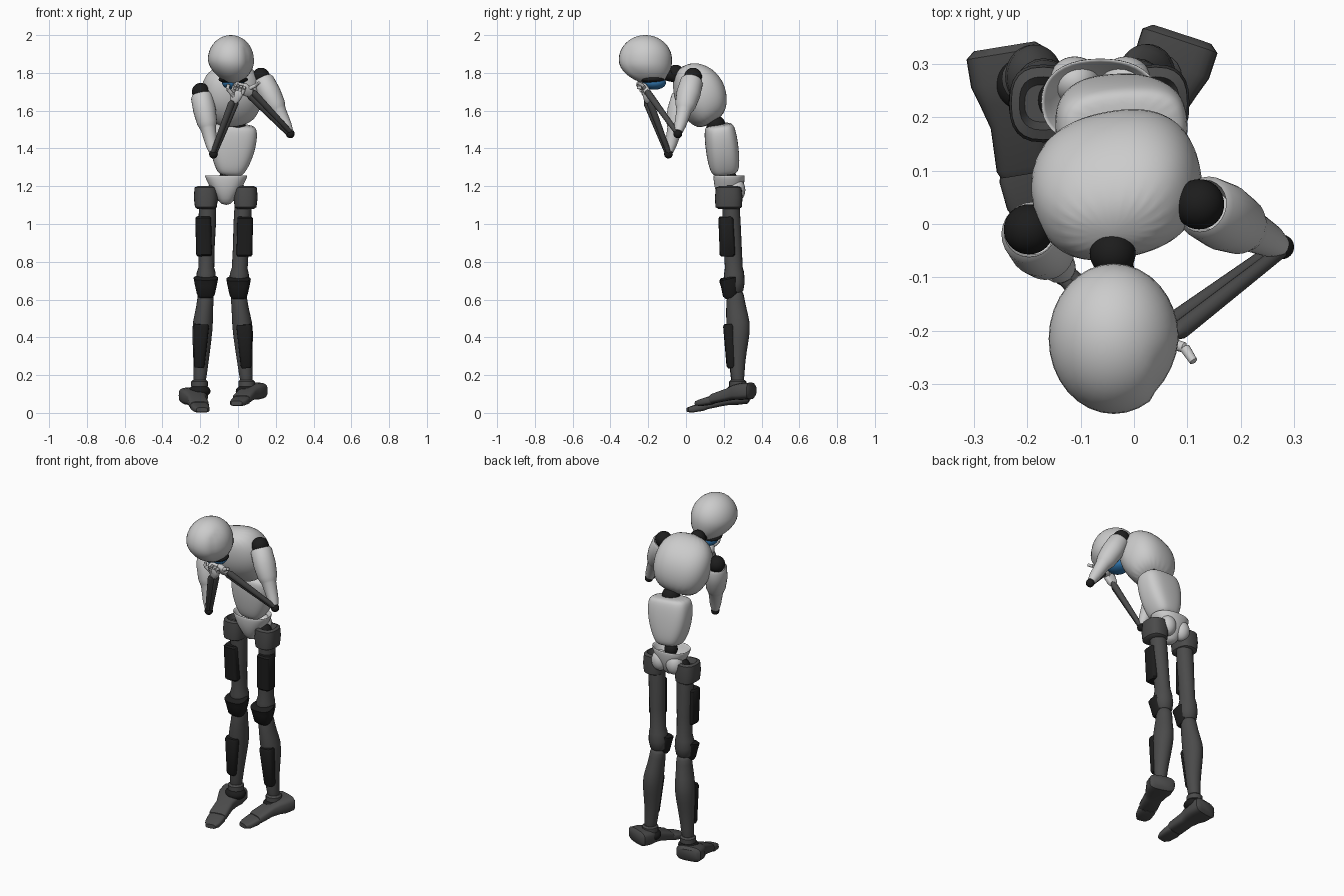
import bpy, bmesh, math
from mathutils import Vector as V


def material(name, c):
    m = bpy.data.materials.new(name)
    m.diffuse_color = (*c, 1)
    return m


DARK = material("dark_grey", (0.07, 0.07, 0.07))
BLACK = material("black", (0.012, 0.012, 0.012))
BLUE = material("blue", (0.03, 0.18, 0.42))


def finish(name, bm, mat, sub=0):
    bmesh.ops.recalc_face_normals(bm, faces=bm.faces)
    me = bpy.data.meshes.new(name)
    bm.to_mesh(me)
    bm.free()
    ob = bpy.data.objects.new(name, me)
    bpy.context.collection.objects.link(ob)
    if mat:
        me.materials.append(mat)
    bpy.ops.object.select_all(action='DESELECT')
    ob.select_set(True)
    bpy.context.view_layer.objects.active = ob
    if sub:
        ob.modifiers.new("smooth", 'SUBSURF').levels = sub
        ob.modifiers["smooth"].render_levels = sub
        bpy.ops.object.shade_smooth()
    else:
        bpy.ops.object.shade_smooth_by_angle(angle=math.radians(40))
    return ob


def loft(name, a, b, rings, mat=None, side=(1, 0, 0), p=2, n=20, sub=0):
    """Superellipse rings (t, rx, ry, ox, oy) placed along the axis a -> b."""
    a, b, side = V(a), V(b), V(side)
    w = (b - a).normalized()
    u = (side - w * side.dot(w)).normalized()
    v = u.cross(w)
    bm = bmesh.new()
    prev = None
    for r in rings:
        t, rx, ry, ox, oy = (tuple(r) + (0, 0))[:5]
        row = []
        for i in range(n):
            c, s = math.cos(2 * math.pi * i / n), math.sin(2 * math.pi * i / n)
            x = ox + rx * math.copysign(abs(c) ** (2 / p), c)
            y = oy + ry * math.copysign(abs(s) ** (2 / p), s)
            row.append(bm.verts.new(a.lerp(b, t) + u * x + v * y))
        if prev:
            for i in range(n):
                j = (i + 1) % n
                bm.faces.new((prev[i], prev[j], row[j], row[i]))
        else:
            bm.faces.new(row)
        prev = row
    bm.faces.new(prev)
    return finish(name, bm, mat, sub)


def ball(name, c, r, mat=None, shape=None):
    r = V(r) if isinstance(r, tuple) else V((r, r, r))
    bm = bmesh.new()
    bmesh.ops.create_uvsphere(bm, u_segments=32, v_segments=20, radius=1)
    for vert in bm.verts:
        q = shape(vert.co.copy()) if shape else vert.co
        vert.co = V(c) + V((q.x * r.x, q.y * r.y, q.z * r.z))
    return finish(name, bm, mat)


def rod(name, a, b, ra, rb, mat=None):
    return loft(name, a, b, [(-.03, ra * .6, ra * .6), (.03, ra, ra), (.97, rb, rb), (1.03, rb * .6, rb * .6)], mat, n=12)


# head, bowed, narrowing toward the jaw
def skull(q):
    t = max(0, -q.z)
    q.x *= 1 - .28 * t * t
    q.x += .12 * t
    q.y += .25 * t * t
    if q.y < 0 and q.x > .6:
        q.x -= .1 * (-q.y)
    return q


ball("head", (-.038, -.215, 1.87), (.122, .141, .13), None, skull)
ball("mouth_gap", (-.025, -.18, 1.765), (.078, .068, .022), BLACK)
ball("jaw", (-.025, -.168, 1.748), (.06, .062, .037), BLUE)
ball("neck", (-.04, -.055, 1.80), .043, BLACK)
loft("throat", (-.03, -.13, 1.80), (-.04, -.04, 1.78), [(0, .035, .035), (1, .035, .035)], BLACK)

# torso
SH = [V((-.197, -.01, 1.70)), V((.122, .037, 1.78))]
across = SH[1] - SH[0]
loft("chest", (-.035, -.01, 1.80), (-.02, .135, 1.54),
     [(-.12, .07, .045, 0, .01), (.1, .148, .108, 0, .022), (.45, .168, .142, 0, .02),
      (.8, .148, .118, 0, .014), (1.03, .085, .07, 0, .0)], side=across, p=2.4, sub=2)
ball("waist_joint", (-.01, .158, 1.525), .05, BLACK)
loft("abdomen", (-.018, .175, 1.53), (-.04, .208, 1.265),
     [(.0, .095, .06), (.06, .124, .08), (.35, .127, .088), (.7, .108, .086), (.96, .075, .076), (1.03, .055, .05)],
     side=(1, .05, .08), p=2.9, sub=2)
ball("lumbar_joint", (-.063, .232, 1.245), .037, BLACK)
loft("pelvis", (-.063, .228, 1.26), (-.063, .228, 1.10),
     [(.55, .04, .03), (.3, .085, .06), (.02, .108, .078), (.0, .114, .083), (.12, .111, .084),
      (.45, .082, .078), (.8, .045, .055), (1, .025, .03)], p=2.3, sub=1)

# legs: side sign, hip, knee, ankle, heel, toe
legs = {
    "left": (-1, (-.16, .236, 1.14), (-.17, .25, .665), (-.204, .272, .13), (-.243, .333, 0), (-.19, .008, -.0)),
    "right": (1, (.03, .236, 1.14), (.003, .25, .66), (.046, .275, .13), (.09, .352, .025), (-.008, .055, .035)),
}
for k, (s, hip, knee, ank, heel, toe) in legs.items():
    H, K, A = V(hip), V(knee), V(ank)
    ball(k + "_buttock", (-.063 + s * .048, .268, 1.18), (.048, .046, .06))
    ball(k + "_hip_joint", (-.063 + s * .075, .232, 1.165), .042, BLACK)
    # hip cuff
    C = H + V((s * .01, -.01, 0))
    loft(k + "_hip_cuff", C + V((0, 0, .06)), C + V((0, 0, -.06)),
         [(.25, .035, .035), (.0, .045, .05), (.06, .06, .068), (.5, .064, .073), (.92, .058, .07), (1, .045, .055)],
         DARK, p=2.6, n=24)
    # thigh with its padded panel
    loft(k + "_thigh", H, K + V((0, .008, 0)),
         [(.1, .046, .046), (.3, .046, .047), (.55, .042, .047), (.78, .042, .047), (.84, .05, .053), (.94, .053, .054),
          (1.03, .045, .045), (1.07, .025, .025)], DARK)
    M = H.lerp(K, .43) + V((s * .02, -.03, 0))
    loft(k + "_thigh_panel", M + V((0, 0, .105)), M + V((-s * .005, .008, -.105)),
         [(0, .035, .033), (.04, .042, .041), (.96, .042, .041), (1, .036, .033)], BLACK, p=4)
    # flared knee cap
    P = K + V((0, -.03, 0))
    loft(k + "_knee", P + V((0, -.005, .055)), P + V((0, .02, -.05)),
         [(0, .052, .04, 0, .01), (.08, .065, .052, 0, .01), (.35, .06, .05, 0, .01), (.85, .048, .042), (1, .04, .03)],
         BLACK, p=2.8)
    # calf bulging to the back
    loft(k + "_shin", K + V((0, .012, -.03)), A + V((0, 0, .02)),
         [(-.03, .03, .03), (0, .045, .045), (.14, .043, .052), (.33, .056, .066, s * .006, .012),
          (.5, .052, .056, s * .004, .01), (.75, .04, .04), (1, .033, .034), (1.04, .02, .02)], DARK, sub=1)
    S = K.lerp(A, .58) + V((s * .004, -.03, 0))
    loft(k + "_shin_panel", S + V((0, -.006, .115)), S + V((s * .012, .008, -.115)),
         [(0, .036, .026), (.05, .041, .031), (.95, .029, .026), (1, .024, .02)], BLACK, p=3)
    loft(k + "_ankle_ring", A + V((0, 0, .045)), A + V((0, 0, .0)), [(0, .035, .035), (.2, .044, .044), (.8, .044, .044), (1, .035, .035)], DARK)
    ball(k + "_ankle_joint", A + V((0, -.005, -.015)), (.058, .055, .035), BLACK)

    # foot sections: t, half width, bottom, top
    def shoe(name, secs):
        loft(k + name, heel, toe, [(t, hw, (zt - zb) / 2, 0, -(zt + zb) / 2) for t, hw, zb, zt in secs],
             DARK, p=3.5, n=24)
    shoe("_foot", [(.0, .058, .065, .12), (.04, .074, .048, .135), (.2, .074, .042, .13), (.32, .062, .042, .12),
                   (.45, .05, .035, .1), (.7, .052, .018, .07), (.74, .046, .02, .06)])
    shoe("_toes", [(.7, .045, .016, .058), (.76, .05, .01, .055), (.92, .044, .002, .038), (1, .03, .004, .028)])

# arms: shoulder, elbow, wrist, palm centre, knuckle direction, finger direction
arms = {
    "left": (SH[0], V((-.13, -.093, 1.37)), V((-.022, -.2, 1.645)), V((-.008, -.21, 1.685)), V((.9, -.1, -.3)), V((.3, -.5, .8))),
    "right": (SH[1], V((.277, -.043, 1.477)), V((.07, -.198, 1.69)), V((.035, -.212, 1.712)), V((.25, -.5, .8)), V((-.9, -.35, .1))),
}
for k, (sh, el, wr, palm, kn, fd) in arms.items():
    ball(k + "_shoulder_joint", sh, .047, BLACK)
    # sleeve-like upper arm stepping down to a slim lower end
    loft(k + "_upper_arm", sh, el,
         [(.16, .035, .035), (.04, .05, .05), (.08, .06, .058), (.3, .064, .06), (.5, .055, .053), (.57, .045, .044),
          (.6, .04, .04), (.85, .031, .031), (.96, .022, .022)], side=(0, 1, 0), n=24)
    ball(k + "_elbow", el, .023, BLACK)
    # paired forearm rods
    off = (wr - el).cross(sh - el).normalized() * .014
    for i in (-1, 1):
        rod(f"{k}_forearm_rod_{i + 2}", el + off * i * .5, wr + off * i, .013, .018, DARK)
    # hand with four bent fingers and a thumb
    kn.normalize()
    fd.normalize()
    loft(k + "_palm", wr, palm + (palm - wr) * .6,
         [(0, .018, .014), (.25, .028, .018), (.8, .034, .018), (1, .028, .012)], side=kn, p=3)
    curl = fd.cross(kn).normalized()
    for i in range(4):
        base = palm + kn * (i - 1.5) * .018 + fd * .015
        mid = base + fd * .035 + curl * .008
        tip = mid + fd * .014 - curl * .024
        rod(f"{k}_finger_{i + 1}", base, mid, .0095, .009)
        rod(f"{k}_fingertip_{i + 1}", mid, tip, .009, .007)
rod("right_thumb", (.045, -.215, 1.71), (.095, -.232, 1.735), .011, .01)
rod("right_thumb_tip", (.095, -.232, 1.735), (.112, -.258, 1.748), .01, .008)
rod("left_thumb", (-.02, -.215, 1.675), (-.055, -.235, 1.715), .011, .01)
rod("left_thumb_tip", (-.055, -.235, 1.715), (-.05, -.235, 1.74), .01, .008)
